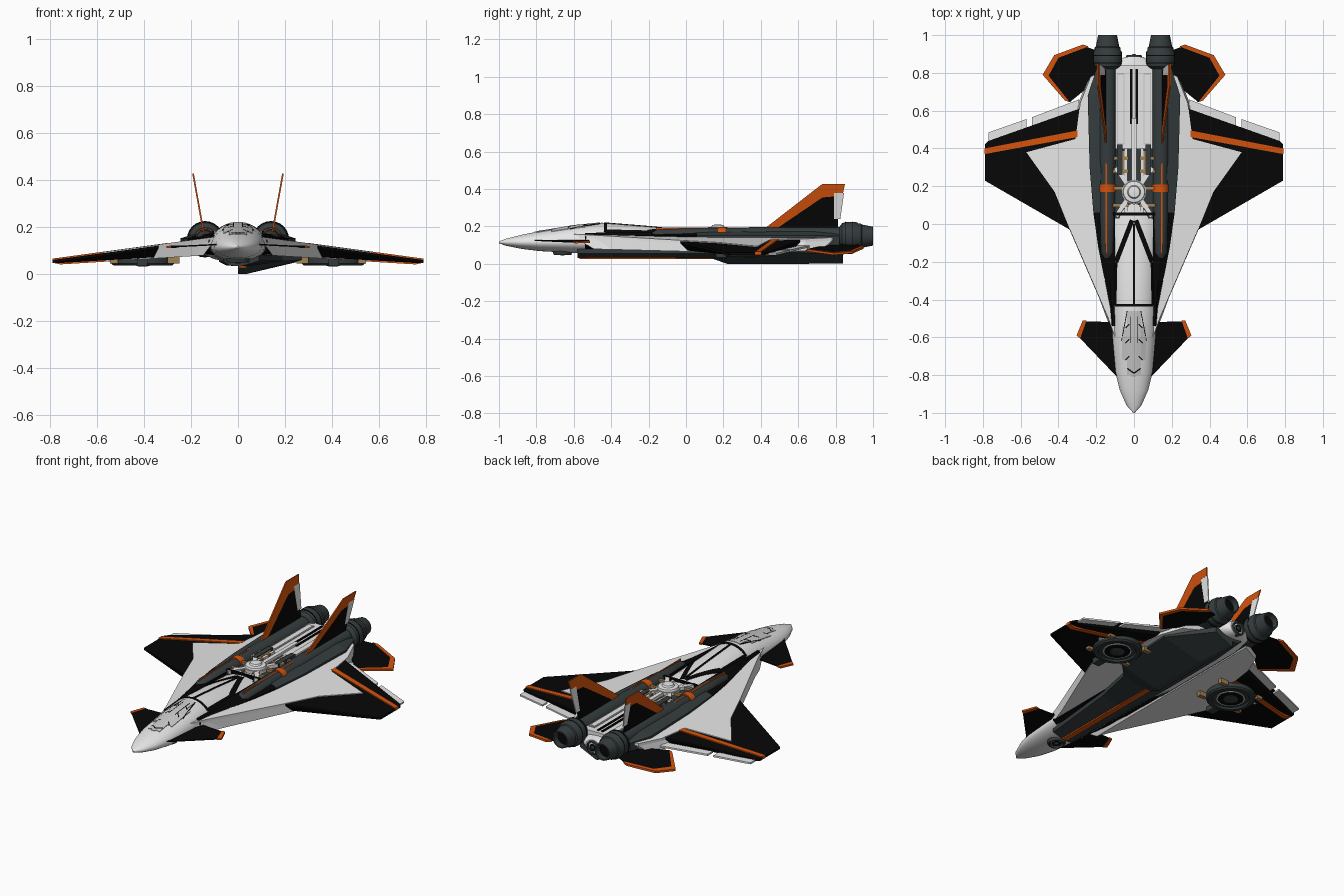
import bpy, bmesh, math
from mathutils import Vector

cube = bpy.data.objects.get("Cube")
if cube:
    bpy.data.objects.remove(cube)


def material(name, r, g, b):
    m = bpy.data.materials.new(name)
    m.use_nodes = True
    m.diffuse_color = (r, g, b, 1)
    m.node_tree.nodes["Principled BSDF"].inputs["Base Color"].default_value = (r, g, b, 1)
    return m


WHITE = material("hull white", .8, .8, .8)
PALE = material("panel grey", .6, .6, .6)
BLACK = material("matte black", .002, .002, .002)
DARK = material("gunmetal", .036, .046, .048)
ORANGE = material("trim orange", .66, .085, .004)
GOLD = material("strut bronze", .36, .22, .09)


# ---------- helpers ----------
def build(name, verts, faces, mat, mirror=False, smooth=False):
    me = bpy.data.meshes.new(name)
    me.from_pydata([tuple(v) for v in verts], [], faces)
    bm = bmesh.new()
    bm.from_mesh(me)
    bmesh.ops.recalc_face_normals(bm, faces=bm.faces)
    bm.to_mesh(me)
    bm.free()
    me.materials.append(mat)
    ob = bpy.data.objects.new(name, me)
    bpy.context.collection.objects.link(ob)
    if smooth:
        bpy.ops.object.select_all(action='DESELECT')
        ob.select_set(True)
        bpy.context.view_layer.objects.active = ob
        bpy.ops.object.shade_smooth_by_angle(angle=math.radians(35))
    if mirror:
        ob.modifiers.new("mirror", 'MIRROR')
    return ob


def loft(name, rings, mat, **kw):
    n = len(rings[0])
    verts = [v for r in rings for v in r]
    faces = [(i * n + j, i * n + (j + 1) % n, (i + 1) * n + (j + 1) % n, (i + 1) * n + j)
             for i in range(len(rings) - 1) for j in range(n)]
    faces += [tuple(range(n)), tuple(range(len(verts) - n, len(verts)))]
    return build(name, verts, faces, mat, **kw)


def plate(name, pts, place, mat, grow=0, levels=(-1, 1)):
    return loft(name, [[place(a, b, s, grow) for a, b in pts] for s in levels], mat, mirror=True)


def turned(name, profile, centre, axis, mat, mirror=False, n=24):
    """Revolve (radius, distance) pairs about an axis through centre."""
    q = Vector(axis).to_track_quat('Z', 'Y')
    rings = [[Vector(centre) + q @ Vector((r * math.cos(t * math.tau / n), r * math.sin(t * math.tau / n), h))
              for t in range(n)] for r, h in profile]
    return loft(name, rings, mat, mirror=mirror, smooth=True)


def box(name, x, y, z, mat, mirror=False):
    return loft(name, [[(x[0], b, z[0]), (x[1], b, z[0]), (x[1], b, z[1]), (x[0], b, z[1])] for b in y],
                mat, mirror=mirror)


# ---------- fuselage: y, half width, bottom, top ----------
HULL = [(-1, .004, .11, .12), (-.96, .04, .096, .135), (-.88, .075, .08, .155), (-.78, .1, .068, .175),
        (-.6, .115, .058, .205), (-.45, .12, .052, .22), (-.2, .125, .05, .2), (0, .13, .05, .18),
        (.15, .15, .05, .158), (.7, .15, .05, .155), (.83, .12, .05, .15), (.885, .05, .055, .14)]


def hull_at(y):
    for a, b in zip(HULL, HULL[1:]):
        if y <= b[0]:
            t = (y - a[0]) / (b[0] - a[0])
            return [p + (q - p) * t for p, q in zip(a, b)]
    return list(HULL[-1])


def hull_top(x, y):
    _, w, lo, hi = hull_at(y)
    mid = min(.115, (lo + hi) / 2)
    return mid + (hi - mid) * math.sqrt(max(0, 1 - (x / w) ** 2))


def oval(y, w, lo, hi, n=28):
    mid = min(.115, (lo + hi) / 2)
    return [(w * math.cos(k * math.tau / n), y,
             mid + (hi - mid if math.sin(k * math.tau / n) > 0 else mid - lo) * math.sin(k * math.tau / n))
            for k in range(n)]


loft("fuselage", [oval(*s) for s in HULL], WHITE, smooth=True)


def stripe(name, a, b, width, mat, mirror=False, steps=12):
    """Thin band that follows the upper hull from a to b."""
    a, b = Vector(a), Vector(b)
    d = (b - a).normalized()
    side = Vector((-d.y, d.x)) * width / 2
    rings = []
    for k in range(steps + 1):
        p = a.lerp(b, k / steps)
        l, r = p - side, p + side
        zl, zr = hull_top(*l), hull_top(*r)
        rings.append([(*l, zl - .004), (*r, zr - .004), (*r, zr + .003), (*l, zl + .003)])
    return loft(name, rings, mat, mirror=mirror)


# canopy and hull lines
for x, y0, y1 in ((0, -.81, -.46), (.025, -.8, -.46), (.05, -.72, -.54)):
    stripe("canopy_panel", (x, y0), (x, y1), .025, PALE, mirror=x > 0)
stripe("canopy_outline", (.066, -.62), (.036, -.46), .004, BLACK, mirror=True)
stripe("canopy_front_frame", (0, -.79), (.035, -.765), .007, BLACK, mirror=True)
stripe("canopy_inner_line", (.02, -.63), (.02, -.49), .004, BLACK, mirror=True)
for y in (-.7, -.61, -.53):
    stripe("canopy_mark", (.025, y), (.045, y - .02), .006, BLACK, mirror=True)
stripe("cross_line", (-.1, -.43), (.1, -.43), .015, BLACK)
stripe("spine_line", (0, -.43), (0, 0), .012, BLACK)
stripe("edge_line", (.1, -.43), (.095, -.2), .014, BLACK, mirror=True)
stripe("converging_line", (.095, -.2), (.01, .02), .025, BLACK, mirror=True)


# ---------- wings: level 1 is the upper skin, 0 the rim, -1 the drawn-in lower skin ----------
def wing(x, y, s, grow):
    if s < 0:
        x, y = .5 + (x - .5) * .88, .3 + (y - .3) * .88
        return (x, y, .093 - .061 * x - grow)
    return (x, y, .167 - .136 * x + (grow if s else -.011))


def thin(x, y, s, grow):
    return (x, y, .118 - .086 * x + s * (.005 + grow))


SKINS = (-1, 0, 1)
plate("outer_wing", [(.28, -.02), (.34, -.03), (.79, .23), (.79, .42), (.77, .44), (.29, .61), (.28, .5)],
      wing, BLACK, levels=SKINS)
plate("strake", [(.1, -.6), (.14, -.49), (.335, -.04), (.42, .17), (.57, .38), (.31, .45), (.285, .64),
                 (.23, .78), (.1, .84)], wing, WHITE, .005, levels=SKINS)
plate("wing_stripe", [(.3, .46), (.791, .37), (.791, .4), (.3, .495)], wing, ORANGE, .006, levels=SKINS)
plate("outer_flap", [(.77, .435), (.77, .485), (.57, .555), (.57, .505)], thin, WHITE)
plate("inner_flap", [(.54, .515), (.54, .565), (.29, .66), (.29, .605)], thin, WHITE)


# ---------- canards and tailplanes ----------
def canard(x, y, s, grow):
    return (x, y, .13 - .05 * x + s * (.003 + grow))


def tail(x, y, s, grow):
    return (x, y, .13 - .16 * x + s * (.004 + grow))


plate("canard", [(.08, -.82), (.3, -.59), (.27, -.515), (.08, -.52)], canard, BLACK)
plate("canard_tip", [(.285, -.606), (.304, -.59), (.272, -.512), (.252, -.512)], canard, ORANGE, .002)
plate("tailplane", [(.15, .8), (.34, .645), (.48, .79), (.42, .89), (.27, .945), (.15, .9)], tail, BLACK)
plate("tailplane_tip", [(.34, .645), (.365, .653), (.484, .79), (.422, .894), (.27, .95), (.24, .94), (.4, .88),
                        (.452, .785)], tail, ORANGE, .002)


# ---------- fins ----------
def fin(y, z, s, grow):
    return (.145 + (z - .17) * .18 + s * (.002 + grow), y, z)


plate("fin", [(.4, .16), (.73, .425), (.845, .425), (.82, .36), (.81, .16)], fin, BLACK)
plate("fin_edge", [(.39, .165), (.45, .165), (.73, .355), (.79, .36), (.79, .38), (.84, .38), (.85, .428),
                   (.73, .428)], fin, ORANGE, .0015)
plate("rudder", [(.79, .24), (.825, .24), (.845, .38), (.79, .38)], fin, WHITE, .001)

# ---------- engines ----------
turned("engine_tube", [(.02, -.18), (.036, -.15), (.042, .05), (.042, .3), (.046, .34), (.046, .86)],
       (.14, 0, .15), (0, 1, 0), DARK, mirror=True)
turned("nozzle", [(.05, .82), (.07, .835), (.076, .86), (.076, .91), (.068, .922), (.068, .935), (.062, .94),
                  (.05, 1), (.043, 1), (.04, .95)], (.14, 0, .148), (0, 1, 0), DARK, mirror=True)
turned("nozzle_core", [(.042, .95), (.042, .965)], (.14, 0, .148), (0, 1, 0), BLACK, mirror=True)
for y in (.85, .89):
    turned("nozzle_ring", [(.06, y), (.0775, y), (.0775, y + .004), (.06, y + .004)],
           (.14, 0, .148), (0, 1, 0), BLACK, mirror=True)
turned("tube_band", [(.03, .17), (.046, .17), (.046, .21), (.03, .21)], (.14, 0, .15), (0, 1, 0), ORANGE, mirror=True)
box("tube_stripe", (.144, .151), (-.16, .42), (.18, .193), ORANGE, mirror=True)


def flank(name, stations, mat):
    loft(name, [[(a, y, .08), (b, y, .1), (b, y, z - .02), ((a + b) / 2, y, z), (a, y, z)]
                for y, a, b, z in stations], mat, mirror=True)


flank("intake_cheek", [(-.54, .1, .124, .165), (-.3, .1, .155, .17), (-.12, .1, .19, .172), (.06, .1, .215, .172)], BLACK)
flank("nacelle_flank", [(.06, .12, .215, .172), (.3, .12, .235, .172), (.68, .12, .245, .172), (.82, .12, .2, .168)], DARK)

# ---------- upper deck ----------
box("deck", (-.1, .1), (.03, .42), (.13, .164), DARK)
box("rear_panel", (-.1, .1), (.4, .84), (.13, .168), WHITE)
box("rear_inset", (.05, .09), (.42, .8), (.166, .172), PALE, mirror=True)
box("rear_inset_panel", (.056, .084), (.43, .79), (.166, .174), WHITE, mirror=True)
box("rear_line", (.008, .02), (.53, .82), (.166, .174), BLACK, mirror=True)
box("deck_block", (.06, .09), (.26, .42), (.15, .185), DARK, mirror=True)
box("spine_rod", (-.012, .012), (.2, .56), (.16, .182), WHITE)
box("deck_rail", (.035, .05), (.05, .4), (.16, .176), WHITE, mirror=True)
box("deck_cross_beam", (-.11, .11), (.045, .06), (.16, .184), BLACK)
turned("lift_hub", [(.065, .15), (.065, .175), (.06, .18), (.056, .195), (.035, .198), (.03, .208), (.01, .21)],
       (0, .17, 0), (0, 0, 1), WHITE)
turned("hub_ring", [(.058, .172), (.066, .172), (.066, .184), (.058, .184)], (0, .17, 0), (0, 0, 1), PALE)
for y in (.09, .18, .27, .34):
    box("bronze_strut", (.03, .11), (y, y + .018), (.155, .18), GOLD, mirror=True)
box("bronze_rail", (.05, .06), (.23, .39), (.155, .18), GOLD, mirror=True)
for sy in (-1, 1):
    a, b = Vector((.03, .17 + sy * .03)), Vector((.095, .17 + sy * .13))
    w = Vector((.01, -.007 * sy))
    loft("diagonal_strut", [[(*(p - w), .16), (*(p + w), .16), (*(p + w), .183), (*(p - w), .183)] for p in (a, b)],
         WHITE, mirror=True)


# ---------- lift fans below and the ring at the stern ----------
def lift_fan(name, centre, r, axis=(0, 0, -1), mirror=False):
    turned(name + "_rim", [(r * .74, -.02), (r, -.02), (r, .012), (r * .93, .02), (r * .78, .02), (r * .74, .01)],
           centre, axis, DARK, mirror)
    turned(name + "_well", [(r * .76, -.01), (r * .76, .009)], centre, axis, BLACK, mirror)
    turned(name + "_inner_ring", [(r * .52, 0), (r * .58, 0), (r * .58, .014), (r * .52, .014)], centre, axis, PALE, mirror)
    turned(name + "_inner_well", [(r * .53, 0), (r * .53, .015)], centre, axis, BLACK, mirror)
    turned(name + "_hub", [(r * .3, 0), (r * .3, .018), (r * .15, .024)], centre, axis, DARK, mirror)


lift_fan("wing_fan", (.405, .34, .057), .135, mirror=True)
lift_fan("nose_fan", (0, -.66, .068), .05)
lift_fan("stern_ring", (0, .875, .095), .042, (0, 1, 0))
for y in (.24, .42):
    box("fan_bracket", (.25, .3), (y, y + .025), (.045, .08), GOLD, mirror=True)
    box("outer_bracket", (.51, .545), (y, y + .025), (.045, .07), GOLD, mirror=True)
box("fan_actuator", (.385, .43), (.16, .22), (.035, .075), DARK, mirror=True)

# ---------- belly fairing with a keel on one side: y, width, lower edge, outer edge height ----------
KEEL = [(-.58, .09, .032, .056), (-.1, .14, .03, .055), (.14, .19, .028, .055), (.22, .27, 0, .06),
        (.6, .29, 0, .06), (.84, .12, .002, .05)]
loft("belly_keel", [[(0, y, .09), (0, y, lo), (w * .12, y, lo), (w, y, edge), (w, y, .08)]
                    for y, w, lo, edge in KEEL], DARK)
loft("belly_fairing", [[(0, y, .09), (-w, y, .09), (-w, y, .052), (-w * .6, y, .036), (0, y, .034)]
                       for y, w in ((-.58, .06), (.14, .08), (.6, .08), (.84, .06))], DARK)
box("keel_stripe", (.003, .036), (-.57, .15), (.0265, .034), ORANGE)
